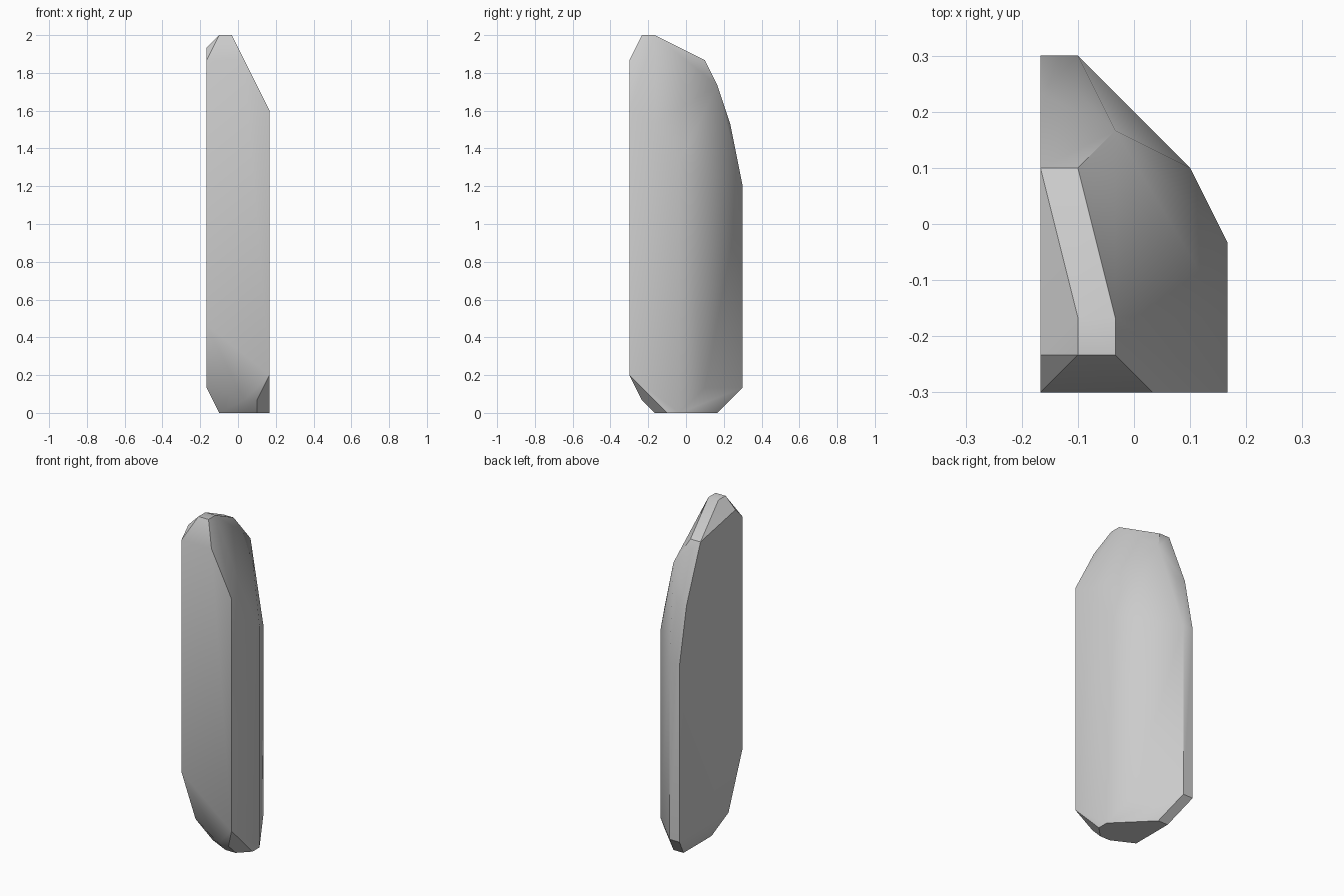
import bpy
import bmesh
from math import radians

default_cube = bpy.data.objects.get("Cube")
if default_cube:
    bpy.data.objects.remove(default_cube, do_unlink=True)

# Single stone-grey material
stone_grey = bpy.data.materials.new("stone_grey")
stone_grey.use_nodes = True
grey_colour = (0.6, 0.6, 0.6, 1)
stone_grey.diffuse_color = grey_colour
stone_grey.node_tree.nodes["Principled BSDF"].inputs["Base Color"].default_value = grey_colour

# Corner profiles (depth step, height step) for each slice from right to left
GRID_STEP = 1 / 15
slice_profiles = [
    [(0, 28), (0, 7), (1, 29), (6, 28), (8, 23), (9, 18), (9, 2), (2, 2)],
    [(1, 30), (2, 30), (6, 28), (8, 23), (9, 18), (9, 2), (7, 0), (3, 0)],
    [(1, 30), (2, 30), (7, 26), (7, 0)],
    [(0, 28), (1, 1), (2, 0)],
    [(6, 19), (6, 2), (1, 1), (2, 0)],
    [(0, 24), (2, 23), (4, 20), (4, 0), (3, 0), (0, 3)],
]


def grid_to_world(column, depth, height):
    """Centre the slice grid on the ground."""
    return ((column - 2.5) * GRID_STEP, (depth - 4.5) * GRID_STEP, height * GRID_STEP)


def build_faceted_stone(name, profiles, material):
    """Wrap all slice corners in one convex faceted shell."""
    bm = bmesh.new()
    for column, profile in enumerate(profiles):
        for depth, height in profile:
            bm.verts.new(grid_to_world(column, depth, height))
    hull = bmesh.ops.convex_hull(bm, input=bm.verts[:])
    spare = {v for v in hull["geom_interior"] + hull["geom_unused"]
             if isinstance(v, bmesh.types.BMVert)}
    bmesh.ops.delete(bm, geom=list(spare), context="VERTS")
    # Merge coplanar triangles into clean facets
    bmesh.ops.dissolve_limit(bm, angle_limit=radians(0.5),
                             verts=bm.verts[:], edges=bm.edges[:])
    bmesh.ops.recalc_face_normals(bm, faces=bm.faces[:])
    mesh = bpy.data.meshes.new(name)
    bm.to_mesh(mesh)
    bm.free()
    mesh.materials.append(material)
    stone = bpy.data.objects.new(name, mesh)
    bpy.context.collection.objects.link(stone)
    return stone


# Tall standing stone with softened shallow facets and crisp bevels
standing_stone = build_faceted_stone("standing_stone", slice_profiles, stone_grey)
bpy.ops.object.select_all(action="DESELECT")
standing_stone.select_set(True)
bpy.context.view_layer.objects.active = standing_stone
bpy.ops.object.shade_smooth_by_angle(angle=radians(30))
